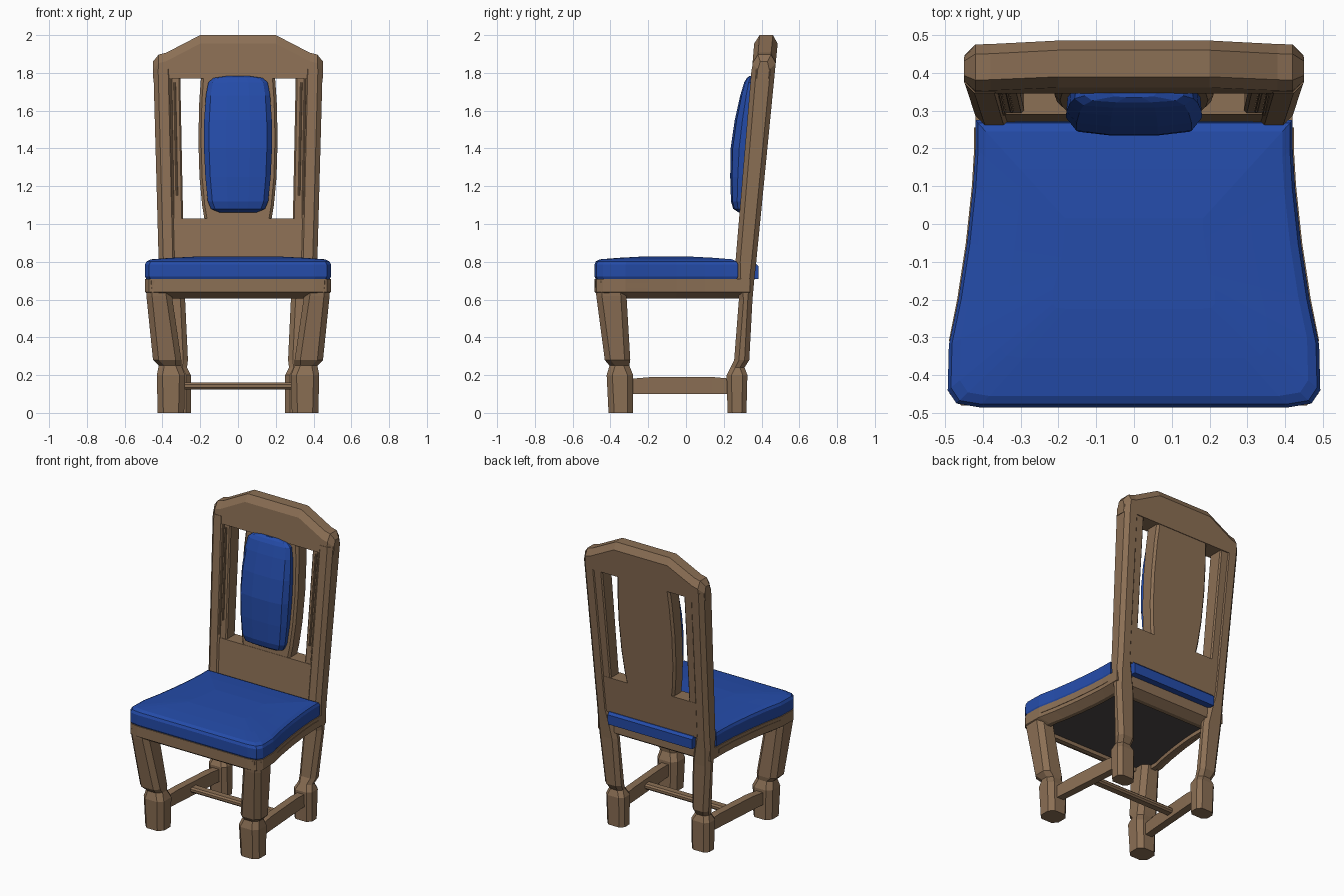
import bpy, bmesh

if "Cube" in bpy.data.objects:
    bpy.data.objects.remove(bpy.data.objects["Cube"])


def material(name, rgb):
    m = bpy.data.materials.new(name)
    m.diffuse_color = (*rgb, 1)
    m.use_nodes = True
    m.node_tree.nodes["Principled BSDF"].inputs["Base Color"].default_value = m.diffuse_color
    return m


WOOD = material("brown wood", (0.26, 0.16, 0.09))
BLUE = material("blue fabric", (0.018, 0.072, 0.40))
DARK = material("dark underside", (0.075, 0.065, 0.065))


def loft(name, rings, mat, mirror=False, closed=False):
    """Skin a list of equal-length point rings; mirror adds a copy on -x."""
    bm = bmesh.new()
    for s in ((1, -1) if mirror else (1,)):
        vs = [[bm.verts.new((s * x, y, z)) for x, y, z in r] for r in rings]
        n = len(vs[0])
        pairs = list(zip(vs, vs[1:]))
        if closed:
            pairs.append((vs[-1], vs[0]))
        else:
            bm.faces.new(vs[0])
            bm.faces.new(vs[-1])
        for a, b in pairs:
            for i in range(n):
                j = (i + 1) % n
                bm.faces.new((a[i], a[j], b[j], b[i]))
    bmesh.ops.recalc_face_normals(bm, faces=bm.faces)
    me = bpy.data.meshes.new(name)
    bm.to_mesh(me)
    bm.free()
    me.materials.append(mat)
    ob = bpy.data.objects.new(name, me)
    bpy.context.collection.objects.link(ob)
    return ob


def octagon(a0, a1, b0, b1, c):
    """Rectangle with chamfered corners."""
    return [(a0 + c, b0), (a1 - c, b0), (a1, b0 + c), (a1, b1 - c),
            (a1 - c, b1), (a0 + c, b1), (a0, b1 - c), (a0, b0 + c)]


def column(name, secs, c, mat=WOOD, mirror=True):
    """Upright chamfered bar from (z, x0, x1, y0, y1) sections."""
    return loft(name, [[(x, y, z) for x, y in octagon(x0, x1, y0, y1, c)]
                       for z, x0, x1, y0, y1 in secs], mat, mirror)


def front(z):   # leaning front plane of the back
    return 0.265 + 0.083 * (z - 0.8)


def back(z):    # leaning rear plane of the back
    return 0.37 + 0.1 * (z - 0.8)


# Front legs
column("front_legs", [
    (0, .285, .425, -.41, -.28), (.2, .28, .43, -.42, -.28),
    (.25, .30, .42, -.405, -.30), (.28, .30, .45, -.43, -.295),
    (.62, .35, .485, -.475, -.315), (.70, .355, .488, -.48, -.325)], .03)

# Back legs running up into the back posts
column("back_posts", [
    (0, .25, .38, .22, .32), (.2, .25, .385, .215, .325),
    (.24, .27, .37, .235, .31), (.28, .265, .385, .255, .335),
    (.6, .28, .415, .28, .352), (.71, .30, .42, .265, .362),
    (.8, .32, .42, .262, .372), (1.82, .345, .448, .347, .472)], .025)

# Seat outline, right half from front to back
SIDE = [(.49, -.32), (.465, -.2), (.442, -.05), (.426, .1), (.42, .2)]
HALF = [(.41, -.485), (.47, -.475), (.493, -.44)] + SIDE


def outline(back_y, inset, z):
    h = HALF + [(.42, back_y)]
    pts = h + [(-x, y) for x, y in reversed(h)]
    cy = (back_y - .485) / 2
    fx, fy = 1 - inset / .46, 1 - inset / (back_y - cy)
    return [(x * fx, cy + (y - cy) * fy, z) for x, y in pts]


# Apron ring under the seat, with a chamfered lower edge
loft("seat_apron", [outline(.34, i, z) for i, z in
                    ((0, .71), (0, .64), (.055, .605), (.085, .605), (.085, .71))],
     WOOD, closed=True)
loft("seat_underside", [outline(.34, .07, z) for z in (.63, .70)], DARK)

# Raised bead along each side of the apron
loft("apron_bead", [[(x - .02, y, .665), (x + .003, y, .665),
                     (x + .003, y, .688), (x - .02, y, .688)]
                    for x, y in [(.487, -.31)] + SIDE[1:] + [(.42, .255)]], WOOD, True)

# Seat cushion, gently domed, with a tongue passing under the back
loft("seat_cushion", [outline(.275, i, z) for i, z in
                      ((.006, .71), (0, .722), (0, .785), (.008, .802), (.03, .813),
                       (.13, .821), (.26, .828))], BLUE)
loft("cushion_tongue", [[(x, .2, .71), (x, .383, .71), (x, .385, .775),
                         (x, .37, .79), (x, .2, .80)] for x in (-.315, .315)], BLUE)

# Lower rail of the back
loft("back_lower_rail", [[(x, front(.785) + .006, .785), (x, back(.785) - .004, .785),
                          (x, back(1.03) - .004, 1.03), (x, front(1.03) + .006, 1.03)]
                         for x in (-.37, .37)], WOOD)

# Side strips between the posts and the slots
column("back_side_strips", [
    (z, x, .38, front(z) + .010, back(z) - .006)
    for z, x in ((1.0, .29), (1.4, .298), (1.8, .306))], .008)

# Thin beads on the front of the side strips
for k, (x, z0, z1) in enumerate(((.318, 1.15, 1.75), (.338, 1.05, 1.77))):
    column("post_bead_%d" % k, [
        (z, x + dx, x + dx + .011, front(z) + .001, front(z) + .03)
        for z, dx in ((z0, 0), (z1, .012))], .003)

# Central splat with bulging sides
column("back_splat", [
    (z, -w, w, front(z) + .008, back(z) - .004) for z, w in
    ((1.01, .175), (1.1, .19), (1.25, .204), (1.45, .21), (1.65, .205), (1.79, .195))],
    .014, mirror=False)

# Crest rail with sloping shoulders and chamfered top
crest = []
for x, top, d in ((-.45, 1.86, .03), (-.42, 1.897, 0), (-.38, 1.907, 0), (-.2, 2, 0),
                  (.2, 2, 0), (.38, 1.907, 0), (.42, 1.897, 0), (.45, 1.86, .03)):
    s = top - .045
    crest.append([(x, front(1.77) + d, 1.77), (x, front(s) + d, s),
                  (x, front(top) + .025 + d / 2, top), (x, back(top) - .03 - d / 2, top),
                  (x, back(s) - d, s), (x, back(1.77) - d, 1.77)])
loft("crest_rail", crest, WOOD)

# Padded panel on the splat
pad = []
for z, w, yf in ((1.062, .10, .277), (1.08, .143, .25), (1.12, .16, .238),
                 (1.25, .173, .234), (1.4, .18, .236), (1.55, .179, .258),
                 (1.68, .17, .287), (1.75, .157, .308), (1.773, .13, .322), (1.783, .06, .335)):
    yb = front(z) + .012
    r = (yb - yf) * .5
    right = [(w * .35, yf), (w * .85, yf + r * .25), (w, yf + r), (w * .98, yb)]
    pad.append([(x, y, z) for x, y in right] + [(-x, y, z) for x, y in reversed(right)])
loft("back_pad", pad, BLUE)

# Side stretchers and the cross stretcher joining them
loft("side_stretchers", [[(x - .025, y, .10), (x + .025, y, .10),
                          (x + .025, y, t), (x - .025, y, t)]
                         for x, y, t in ((.355, -.30, .18), (.345, -.18, .19),
                                         (.322, .14, .19), (.315, .25, .18))], WOOD, True)
loft("cross_stretcher", [[(x, y, z) for y, z in octagon(-.06, 0, .125, .16, .01)]
                         for x in (-.335, .335)], WOOD)
